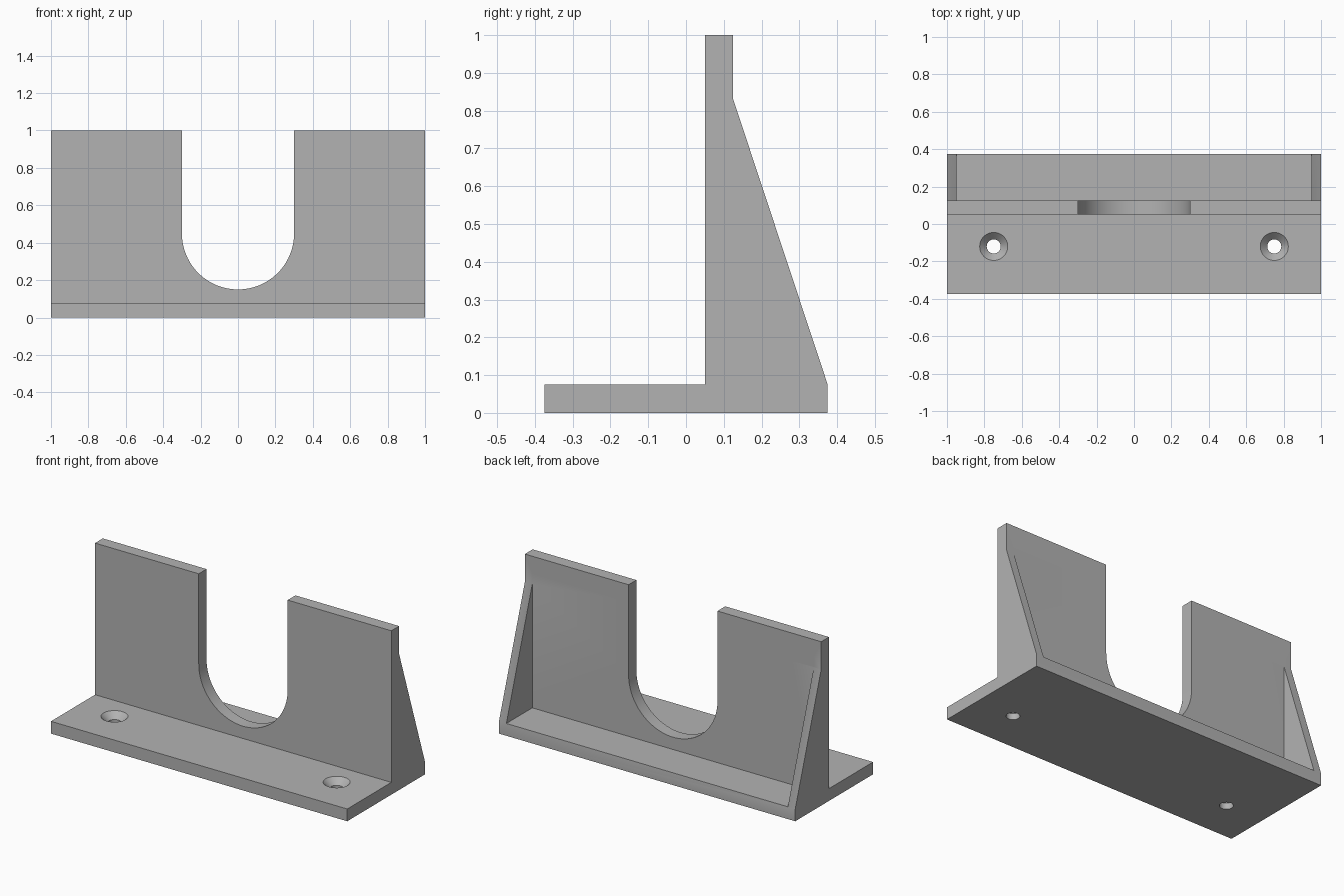
import bpy, bmesh, math
from mathutils import Vector

cube = bpy.data.objects.get("Cube")
if cube:
    bpy.data.objects.remove(cube, do_unlink=True)

grey = bpy.data.materials.new("plain grey")
grey.use_nodes = True
grey.diffuse_color = (0.45, 0.45, 0.45, 1)
grey.node_tree.nodes["Principled BSDF"].inputs["Base Color"].default_value = grey.diffuse_color


def add_object(name, bm):
    bmesh.ops.recalc_face_normals(bm, faces=bm.faces)
    mesh = bpy.data.meshes.new(name)
    bm.to_mesh(mesh)
    bm.free()
    mesh.materials.append(grey)
    obj = bpy.data.objects.new(name, mesh)
    bpy.context.collection.objects.link(obj)
    return obj


def prism(name, points, push):
    """Extrude a closed outline along the push vector."""
    bm = bmesh.new()
    face = bm.faces.new([bm.verts.new(p) for p in points])
    solid = bmesh.ops.extrude_face_region(bm, geom=[face], use_keep_orig=True)
    moved = [g for g in solid["geom"] if isinstance(g, bmesh.types.BMVert)]
    bmesh.ops.translate(bm, verts=moved, vec=Vector(push))
    return add_object(name, bm)


def lathe(name, profile, x, y, steps=48):
    """Turn a (radius, z) profile into a closed solid of revolution."""
    bm = bmesh.new()
    rings = [[bm.verts.new((x + r * math.cos(math.tau * i / steps),
                            y + r * math.sin(math.tau * i / steps), z))
              for i in range(steps)] for r, z in profile]
    for low, high in zip(rings, rings[1:]):
        for i in range(steps):
            j = (i + 1) % steps
            bm.faces.new((low[i], low[j], high[j], high[i]))
    bm.faces.new(rings[0])
    bm.faces.new(rings[-1])
    return add_object(name, bm)


# Side profile: foot, upright and sloping gusset in one section
side = [(-0.375, 0), (0.375, 0), (0.375, 0.075), (0.125, 0.83),
        (0.125, 1), (0.05, 1), (0.05, 0.075), (-0.375, 0.075)]
bracket = prism("bracket", [(-1, y, z) for y, z in side], (2, 0, 0))

# Back pocket leaves a thin gusset at each end
pocket = [(0.125, 0.075), (0.6, 0.075), (0.6, 0.9), (0.125, 0.9)]
cutters = [prism("pocket_cutter", [(-0.95, y, z) for y, z in pocket], (1.9, 0, 0))]

# Round-bottomed slot through the upright
arc = [math.pi + math.pi * i / 48 for i in range(49)]
slot = [(0.3 * math.cos(a), 0.45 + 0.3 * math.sin(a)) for a in arc]
slot += [(0.3, 1.2), (-0.3, 1.2)]
cutters.append(prism("slot_cutter", [(x, -0.6, z) for x, z in slot], (0, 1.2, 0)))

# Countersunk screw holes in the foot
screw = [(0.0375, -0.1), (0.0375, 0.0375), (0.075, 0.075), (0.075, 0.2)]
for label, x in (("left", 0.75), ("right", -0.75)):
    cutters.append(lathe(label + "_hole_cutter", screw, x, -0.12))

# Cut everything out of the solid
bpy.context.view_layer.objects.active = bracket
bracket.select_set(True)
for cutter in cutters:
    mod = bracket.modifiers.new(cutter.name, 'BOOLEAN')
    mod.operation = 'DIFFERENCE'
    mod.solver = 'EXACT'
    mod.object = cutter
    bpy.ops.object.modifier_apply(modifier=mod.name)
    bpy.data.objects.remove(cutter, do_unlink=True)

bpy.ops.object.shade_smooth_by_angle(angle=math.radians(25))
